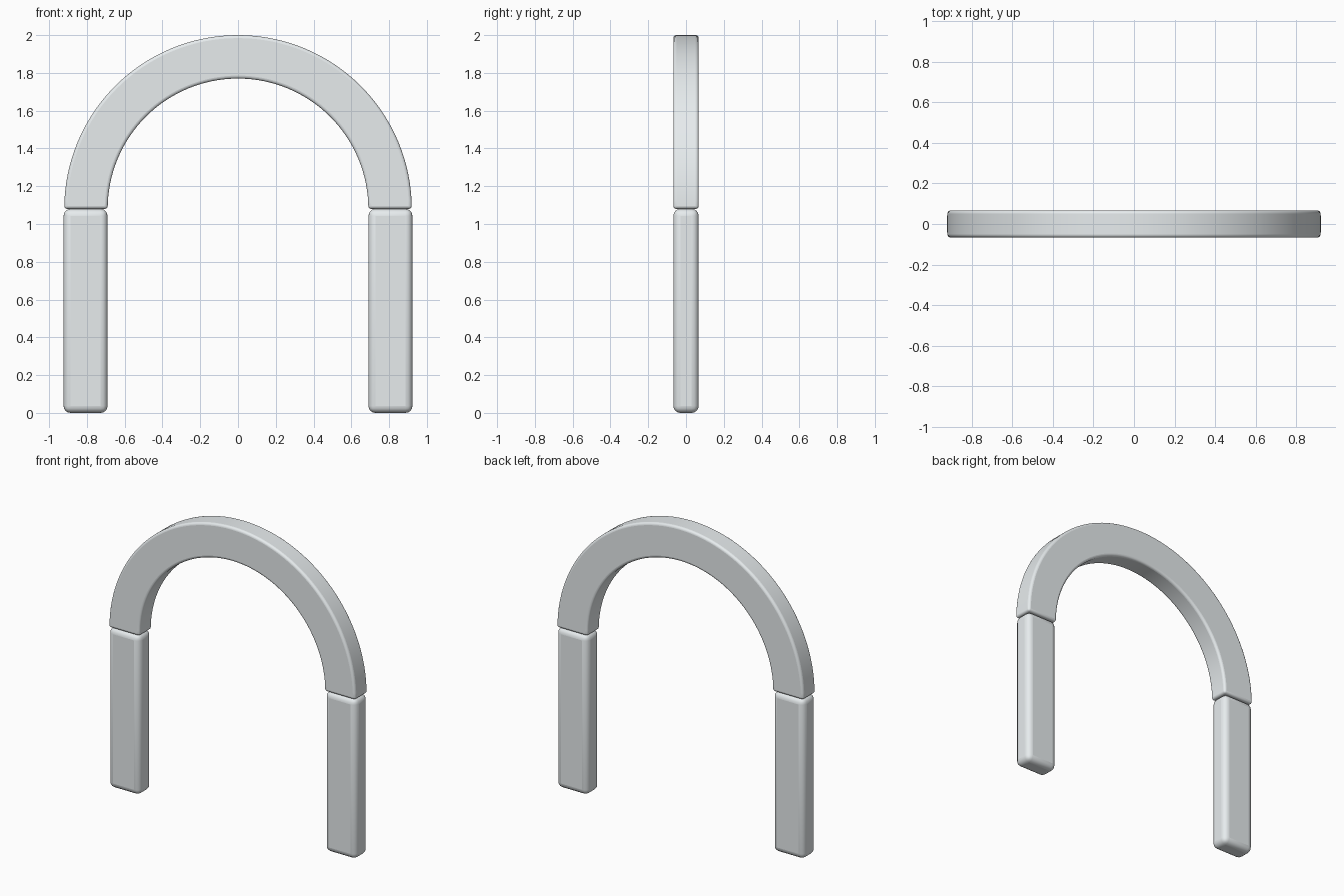
import bpy, bmesh
from math import cos, sin, pi, radians

if "Cube" in bpy.data.objects:
    bpy.data.objects.remove(bpy.data.objects["Cube"])

OUTER, INNER, HALF_DEPTH, SPRING = 0.92, 0.69, 0.067, 1.08

# Pale cool grey
pale = bpy.data.materials.new("pale_grey")
pale.diffuse_color = (0.80, 0.84, 0.855, 1)
pale.use_nodes = True
pale.node_tree.nodes["Principled BSDF"].inputs["Base Color"].default_value = pale.diffuse_color


def finish(name, bm, bevel):
    """Turn a bmesh into a smooth-shaded object with rounded edges."""
    bmesh.ops.recalc_face_normals(bm, faces=bm.faces)
    mesh = bpy.data.meshes.new(name)
    bm.to_mesh(mesh)
    bm.free()
    mesh.materials.append(pale)
    obj = bpy.data.objects.new(name, mesh)
    bpy.context.collection.objects.link(obj)
    mod = obj.modifiers.new("rounding", "BEVEL")
    mod.width, mod.segments = bevel, 4
    mod.limit_method, mod.angle_limit = "ANGLE", radians(40)
    bpy.ops.object.select_all(action="DESELECT")
    obj.select_set(True)
    bpy.context.view_layer.objects.active = obj
    bpy.ops.object.shade_smooth_by_angle(angle=radians(40))
    return obj


# Upright legs, one per side
for side, name in ((-1, "left_leg"), (1, "right_leg")):
    bm = bmesh.new()
    bmesh.ops.create_cube(bm, size=1)
    bmesh.ops.scale(bm, vec=(0.233, 2 * HALF_DEPTH, SPRING), verts=bm.verts)
    bmesh.ops.translate(bm, vec=(side * 0.807, 0, SPRING / 2), verts=bm.verts)
    finish(name, bm, 0.037)

# Semicircular arch: a rectangular section swept through 180 degrees
bm = bmesh.new()
steps = 64
rings = []
for i in range(steps + 1):
    a = pi * i / steps
    rings.append([bm.verts.new((r * cos(a), y, SPRING + r * sin(a)))
                  for r, y in ((INNER, -HALF_DEPTH), (OUTER, -HALF_DEPTH),
                               (OUTER, HALF_DEPTH), (INNER, HALF_DEPTH))])
for a, b in zip(rings, rings[1:]):
    for k in range(4):
        n = (k + 1) % 4
        bm.faces.new((a[k], a[n], b[n], b[k]))
bm.faces.new(rings[0])
bm.faces.new(rings[-1])
finish("arch", bm, 0.016)
